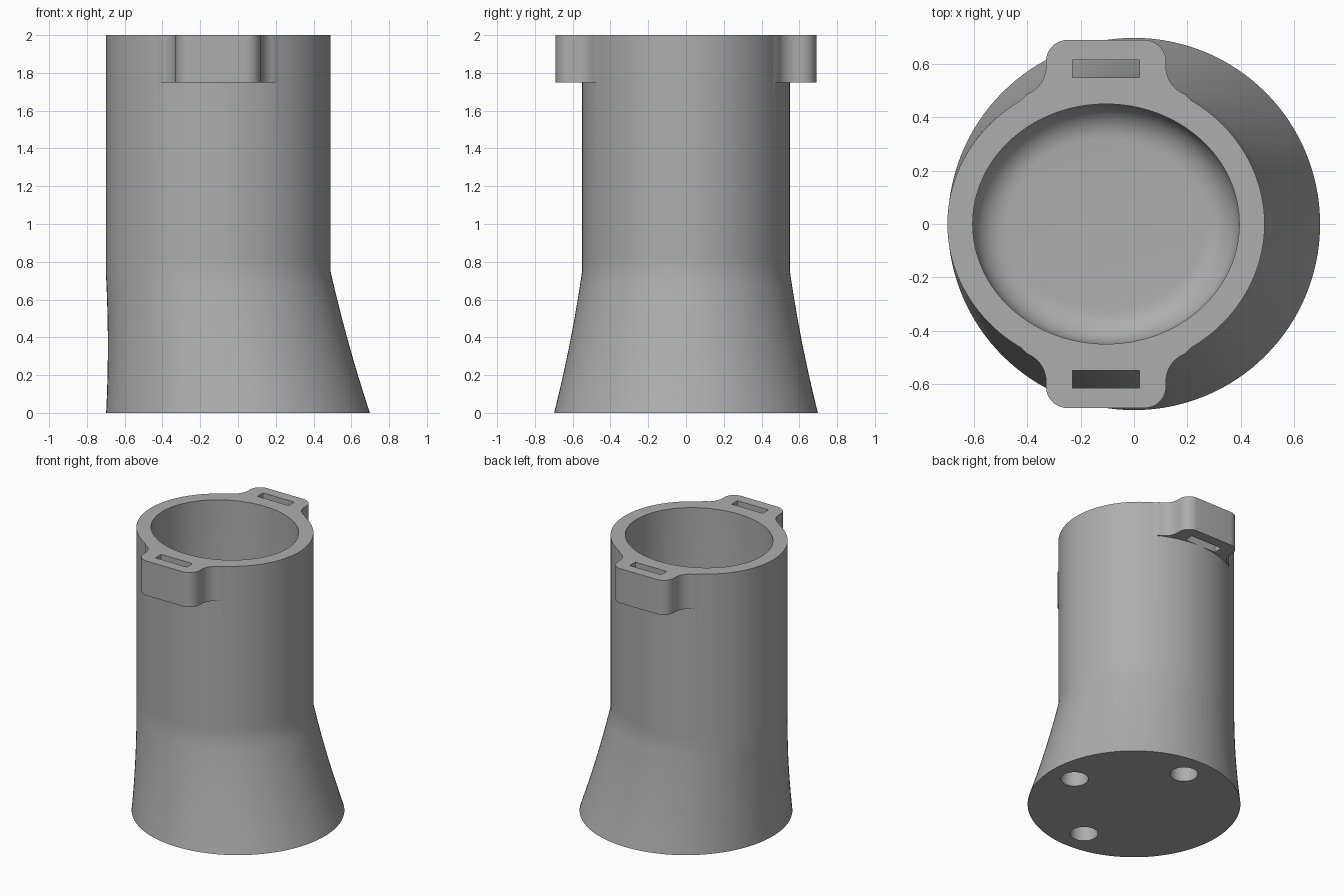
import bpy, bmesh, math
from math import pi, cos, sin, sqrt

cube = bpy.data.objects.get("Cube")
if cube:
    bpy.data.objects.remove(cube, do_unlink=True)

CX = -0.105          # centre of the offset oval tube
SEG = 128

grey = bpy.data.materials.new("plain grey")
grey.use_nodes = True
colour = (0.42, 0.42, 0.42, 1)
grey.diffuse_color = colour
grey.node_tree.nodes["Principled BSDF"].inputs["Base Color"].default_value = colour


def loft(name, rings):
    """Closed solid through rings of 3D points, listed from bottom to top."""
    bm = bmesh.new()
    loops = [[bm.verts.new(p) for p in ring] for ring in rings]
    for low, high in zip(loops, loops[1:]):
        for i in range(len(low)):
            j = (i + 1) % len(low)
            bm.faces.new((low[i], low[j], high[j], high[i]))
    bm.faces.new(loops[0][::-1])
    bm.faces.new(loops[-1])
    bmesh.ops.recalc_face_normals(bm, faces=bm.faces)
    mesh = bpy.data.meshes.new(name)
    bm.to_mesh(mesh)
    bm.free()
    mesh.materials.append(grey)
    obj = bpy.data.objects.new(name, mesh)
    bpy.context.collection.objects.link(obj)
    return obj


def oval(cx, cy, rx, ry, z, n=SEG):
    return [(cx + rx * cos(2 * pi * i / n), cy + ry * sin(2 * pi * i / n), z) for i in range(n)]


def prism(name, outline, z0, z1):
    return loft(name, [[(x, y, z) for x, y in outline] for z in (z0, z1)])


def arc(cx, cy, r, a0, a1, n=10):
    return [(cx + r * cos(math.radians(a0 + (a1 - a0) * i / n)),
             cy + r * sin(math.radians(a0 + (a1 - a0) * i / n))) for i in range(n + 1)]


def combine(target, tool, operation):
    bpy.context.view_layer.objects.active = target
    mod = target.modifiers.new(operation, 'BOOLEAN')
    mod.operation = operation
    mod.solver = 'EXACT'
    mod.object = tool
    bpy.ops.object.modifier_apply(modifier=mod.name)
    bpy.data.objects.remove(tool, do_unlink=True)


# Body: round flared foot blending into the offset oval tube
rings = []
for z in (0, 0.1, 0.2, 0.3, 0.4, 0.5, 0.6, 0.68, 0.75):
    t = z / 0.75
    hollow = 0.04 * t * (1 - t)
    rings.append(oval(CX * t, 0, 0.698 - 0.103 * t - hollow, 0.698 - 0.148 * t - hollow, z))
rings += [oval(CX, 0, 0.595, 0.55, z) for z in (0.82, 2)]
body = loft("cup_body", rings)

# Lugs: rounded tabs with concave fillets running into the tube
half = [(0.34, 0.3), (0.34, 0.44)]
half += arc(0.335, 0.59, 0.11, 250, 180)
half += arc(0.145, 0.61, 0.08, 0, 90)
outline = half + [(-x, y) for x, y in reversed(half)]
for side in (-1, 1):
    tab = prism("strap_lug", [(CX + x, side * y) for x, y in outline], 1.75, 2)
    combine(body, tab, 'UNION')

# Cavity with a rounded floor edge
FLOOR, FILLET = 0.7, 0.13
cavity = []
for i in range(9):
    a = i / 8 * pi / 2
    inset = FILLET * (1 - sin(a))
    cavity.append(oval(CX, 0, 0.5 - inset, 0.45 - inset, FLOOR + FILLET * (1 - cos(a))))
cavity.append(oval(CX, 0, 0.5, 0.45, 2.1))
combine(body, loft("cavity_cutter", cavity), 'DIFFERENCE')

# Strap slots through the lugs
for side in (-1, 1):
    slot = [(CX + x, side * y) for x, y in ((-0.125, 0.55), (0.125, 0.55), (0.125, 0.615), (-0.125, 0.615))]
    combine(body, prism("slot_cutter", slot, 1.6, 2.1), 'DIFFERENCE')

# Three blind holes in the underside
for x, y in ((0.51, 0), (0, 0.51), (0, -0.51)):
    hole = loft("hole_cutter", [oval(x, y, 0.091, 0.091, z, 40) for z in (-0.1, 0.2)])
    combine(body, hole, 'DIFFERENCE')

bpy.ops.object.select_all(action='DESELECT')
body.select_set(True)
bpy.context.view_layer.objects.active = body
bpy.ops.object.shade_smooth_by_angle(angle=math.radians(30))
